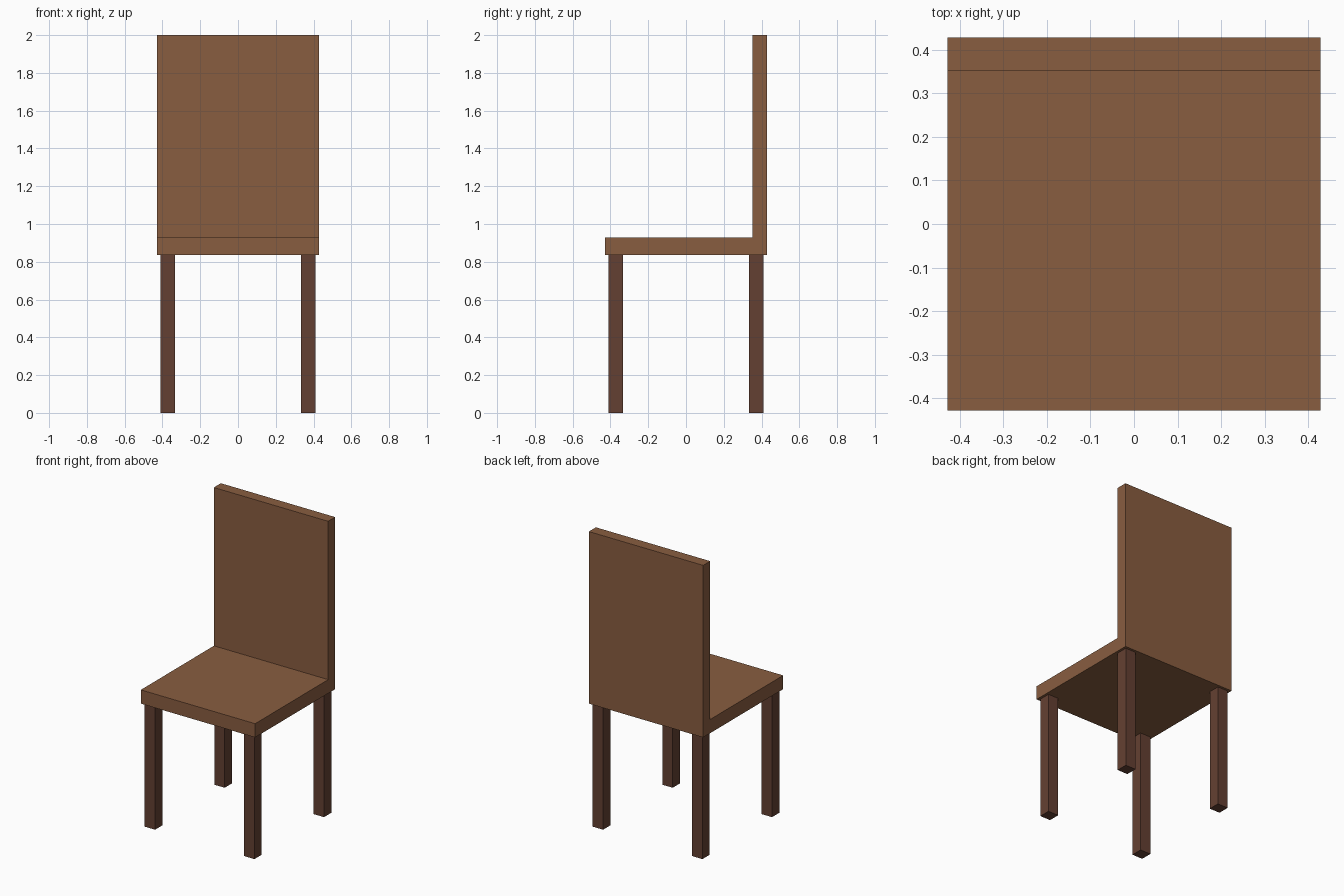
import bpy
import bmesh

cube = bpy.data.objects.get("Cube")
if cube:
    bpy.data.objects.remove(cube, do_unlink=True)


def make_material(name, colour):
    mat = bpy.data.materials.new(name)
    mat.use_nodes = True
    mat.diffuse_color = colour
    mat.node_tree.nodes["Principled BSDF"].inputs["Base Color"].default_value = colour
    return mat


def extrude_profile(name, points, offset, material):
    """Extrude a closed profile by the offset vector into a solid."""
    bm = bmesh.new()
    face = bm.faces.new([bm.verts.new(p) for p in points])
    result = bmesh.ops.extrude_face_region(bm, geom=[face], use_keep_orig=True)
    verts = [g for g in result["geom"] if isinstance(g, bmesh.types.BMVert)]
    bmesh.ops.translate(bm, verts=verts, vec=offset)
    bmesh.ops.recalc_face_normals(bm, faces=bm.faces)
    mesh = bpy.data.meshes.new(name)
    bm.to_mesh(mesh)
    bm.free()
    mesh.materials.append(material)
    obj = bpy.data.objects.new(name, mesh)
    bpy.context.collection.objects.link(obj)
    return obj


brown = make_material("medium brown wood", (0.25, 0.11, 0.051, 1))
dark = make_material("dark brown wood", (0.127, 0.051, 0.032, 1))

HALF = 0.428         # half the width and depth of the chair
SEAT_BOTTOM = 0.835
SEAT_TOP = 0.928
BACK_FRONT = 0.353   # front plane of the backrest
HEIGHT = 2.0
LEG_IN, LEG_OUT = 0.333, 0.411

# Seat and backrest: one L-shaped side profile
profile = [(-HALF, SEAT_BOTTOM), (HALF, SEAT_BOTTOM), (HALF, HEIGHT),
           (BACK_FRONT, HEIGHT), (BACK_FRONT, SEAT_TOP), (-HALF, SEAT_TOP)]
extrude_profile("seat_and_backrest", [(-HALF, y, z) for y, z in profile],
                (2 * HALF, 0, 0), brown)

# Four square legs
for side, sx in (("left", 1), ("right", -1)):
    for end, sy in (("front", -1), ("back", 1)):
        corners = [(LEG_IN, LEG_IN), (LEG_OUT, LEG_IN),
                   (LEG_OUT, LEG_OUT), (LEG_IN, LEG_OUT)]
        extrude_profile(f"{end}_{side}_leg",
                        [(sx * x, sy * y, 0) for x, y in corners],
                        (0, 0, SEAT_BOTTOM), dark)
